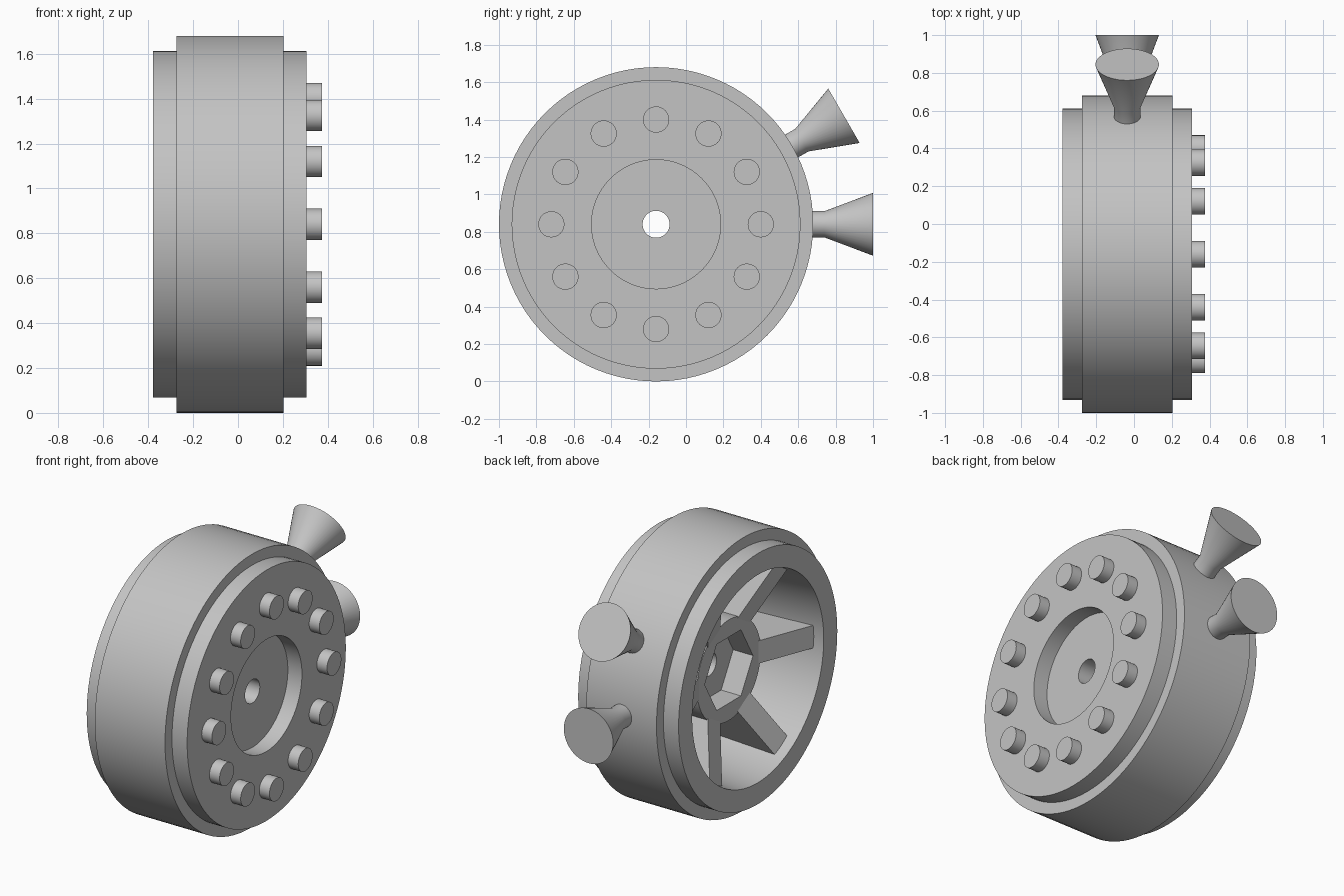
import bpy, bmesh, math
from mathutils import Matrix, Vector

cube = bpy.data.objects.get("Cube")
if cube:
    bpy.data.objects.remove(cube, do_unlink=True)

CENTRE = Vector((0, -0.16, 0.84))
SEG = 96

grey = bpy.data.materials.new("plain_grey")
grey.use_nodes = True
grey.diffuse_color = (0.55, 0.55, 0.55, 1)
grey.node_tree.nodes["Principled BSDF"].inputs["Base Color"].default_value = (0.55, 0.55, 0.55, 1)


def finish(name, bm, matrix=None):
    """Turn a bmesh into a shaded object placed on the wheel centre."""
    if matrix:
        bm.transform(matrix)
    bm.transform(Matrix.Translation(CENTRE))
    bmesh.ops.recalc_face_normals(bm, faces=bm.faces)
    mesh = bpy.data.meshes.new(name)
    bm.to_mesh(mesh)
    bm.free()
    mesh.materials.append(grey)
    obj = bpy.data.objects.new(name, mesh)
    bpy.context.collection.objects.link(obj)
    bpy.ops.object.select_all(action='DESELECT')
    obj.select_set(True)
    bpy.context.view_layer.objects.active = obj
    bpy.ops.object.shade_smooth_by_angle(angle=math.radians(30))
    return obj


def lathe(profile, seg, closed):
    """Spin (x, radius) points about x; a radius may be a function of angle."""
    bm = bmesh.new()
    rings = []
    for x, r in profile:
        ring = []
        for i in range(seg):
            a = 2 * math.pi * i / seg
            rad = r(a) if callable(r) else r
            ring.append(bm.verts.new((x, rad * math.cos(a), rad * math.sin(a))))
        rings.append(ring)
    pairs = list(zip(rings, rings[1:]))
    if closed:
        pairs.append((rings[-1], rings[0]))
    else:
        bm.faces.new(rings[0])
        bm.faces.new(rings[-1])
    for a, b in pairs:
        for i in range(seg):
            j = (i + 1) % seg
            bm.faces.new((a[i], a[j], b[j], b[i]))
    return bm


def hexagon(a):
    side = math.pi / 3
    return 0.235 * math.cos(side / 2) / math.cos(a % side - side / 2)


# Wheel body: stepped rim, front recess, open back and hub with a hex socket
body = [(-0.045, 0.072), (0.21, 0.072), (0.21, 0.345), (0.306, 0.345),
        (0.306, 0.772), (0.203, 0.772), (0.203, 0.84), (-0.275, 0.84),
        (-0.275, 0.772), (-0.378, 0.772), (-0.378, 0.64), (0.11, 0.60),
        (0.11, 0.31), (-0.18, 0.31), (-0.18, hexagon), (-0.045, hexagon)]
finish("wheel_body", lathe(body, SEG, True))

# Bolts around the front face
for i in range(12):
    a = i * math.pi / 6
    bolt = lathe([(0.30, 0.07), (0.375, 0.07)], 32, False)
    finish(f"bolt_{i + 1}", bolt,
           Matrix.Translation((0, 0.56 * math.cos(a), 0.56 * math.sin(a))))

# Six spokes, sloping from the hub out to the open rim
for i in range(6):
    bm = bmesh.new()
    outline = [(-0.18, 0.29), (-0.32, 0.65), (0.12, 0.65), (0.12, 0.29)]
    face = bm.faces.new([bm.verts.new((x, r, -0.07)) for x, r in outline])
    ext = bmesh.ops.extrude_face_region(bm, geom=[face])
    bmesh.ops.translate(bm, vec=(0, 0, 0.14),
                        verts=[v for v in ext["geom"] if isinstance(v, bmesh.types.BMVert)])
    finish(f"spoke_{i + 1}", bm, Matrix.Rotation(i * math.pi / 3, 4, 'X'))

# Two flared horns with short stems on the tread
for i, deg in enumerate((0, 30)):
    horn = lathe([(0.81, 0.07), (0.90, 0.07), (1.16, 0.168)], 48, False)
    turn = Matrix.Rotation(math.radians(deg), 4, 'X') @ Matrix.Rotation(math.pi / 2, 4, 'Z')
    finish(f"horn_{i + 1}", horn, Matrix.Translation((-0.036, 0, 0)) @ turn)
